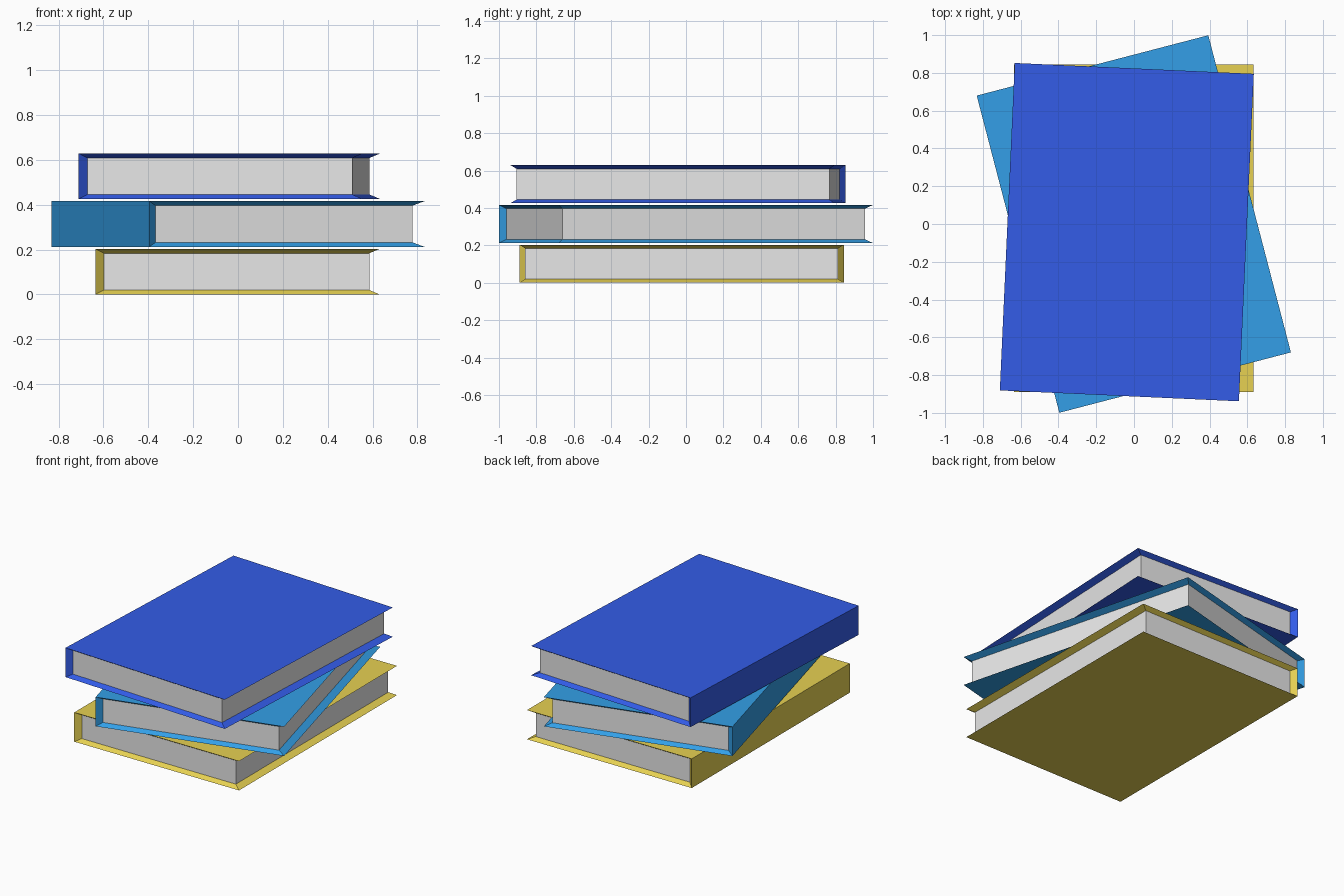
import bpy, bmesh, math

if "Cube" in bpy.data.objects:
    bpy.data.objects.remove(bpy.data.objects["Cube"])

WIDTH, LENGTH, HEIGHT = 1.267, 1.735, 0.203


def material(name, rgb):
    m = bpy.data.materials.new(name)
    m.diffuse_color = (*rgb, 1.0)
    m.use_nodes = True
    m.node_tree.nodes["Principled BSDF"].inputs["Base Color"].default_value = m.diffuse_color
    return m


paper = material("paper white", (0.8, 0.8, 0.8))


def book(name, cover, x, y, z, degrees):
    bm = bmesh.new()
    bmesh.ops.create_cube(bm, size=1.0)
    for v in bm.verts:
        v.co.x *= WIDTH
        v.co.y *= LENGTH
        v.co.z *= HEIGHT
    bm.normal_update()
    # page sides: every upright face except the spine on the left
    pages = [f for f in bm.faces if abs(f.normal.z) < 0.5 and f.normal.x > -0.5]
    bmesh.ops.inset_region(bm, faces=pages, thickness=0.01, use_even_offset=True)
    # sink the page block behind the thin cover edges
    for v in {v for f in pages for v in f.verts}:
        v.co.x = -WIDTH / 2 + 0.037 if v.co.x < 0 else WIDTH / 2 - 0.046
        v.co.y = math.copysign(LENGTH / 2 - 0.031, v.co.y)
        v.co.z = math.copysign(HEIGHT / 2 - 0.0195, v.co.z)
    for f in pages:
        f.material_index = 1
    bmesh.ops.recalc_face_normals(bm, faces=bm.faces[:])
    mesh = bpy.data.meshes.new(name)
    bm.to_mesh(mesh)
    bm.free()
    mesh.materials.append(cover)
    mesh.materials.append(paper)
    ob = bpy.data.objects.new(name, mesh)
    ob.location = (x, y, z + HEIGHT / 2)
    ob.rotation_euler.z = math.radians(degrees)
    bpy.context.collection.objects.link(ob)


# stack from bottom to top
book("bottom_book", material("yellow cover", (0.8, 0.64, 0.085)), -0.002, -0.023, 0.0, 0)
book("middle_book", material("sky blue cover", (0.033, 0.347, 0.8)), -0.001, 0.0, 0.2125, 14.6)
book("top_book", material("royal blue cover", (0.033, 0.107, 0.8)), -0.038, -0.043, 0.4255, -2.6)
